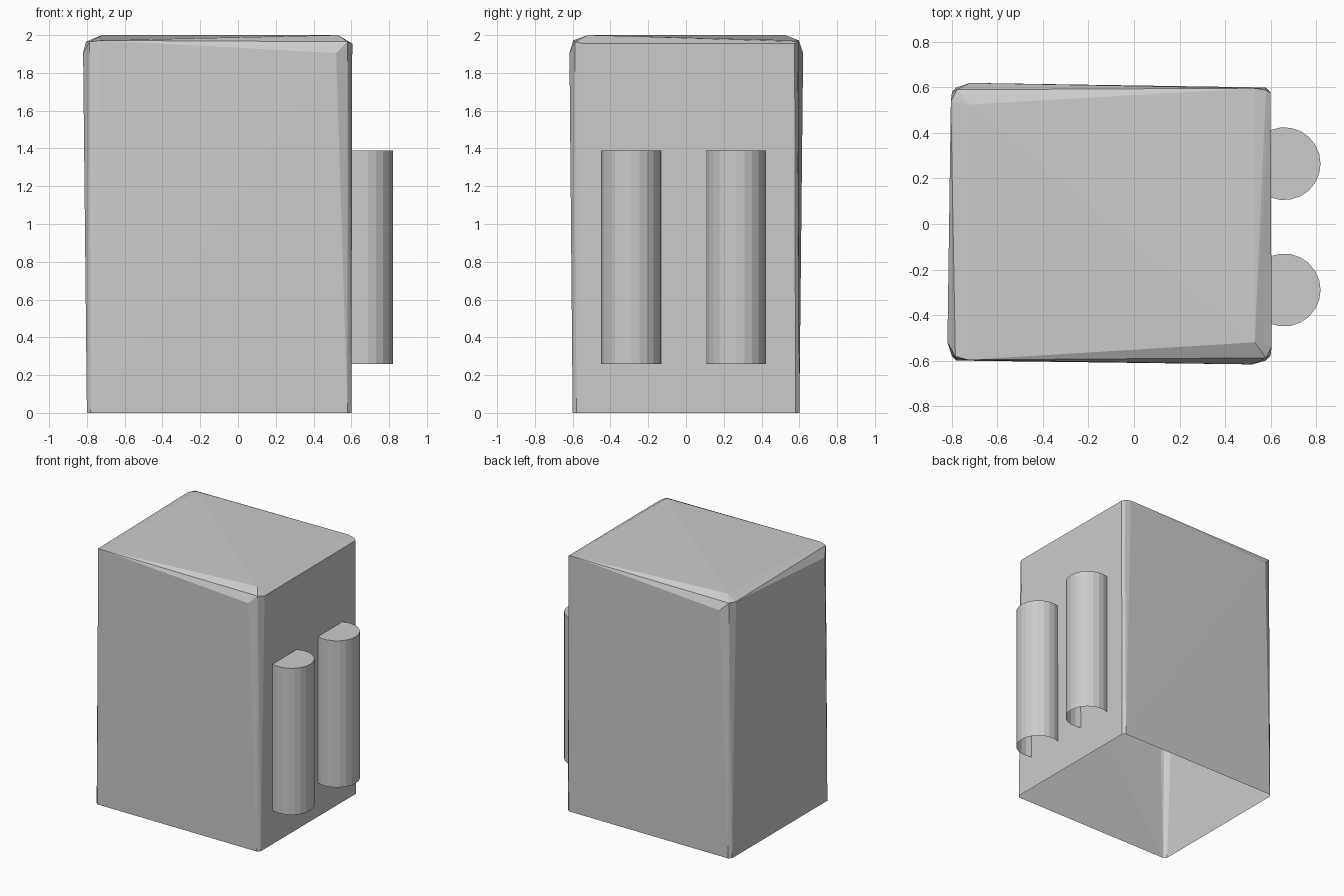
import bpy, bmesh, math

if "Cube" in bpy.data.objects:
    bpy.data.objects.remove(bpy.data.objects["Cube"])


def finish(bm, name):
    bmesh.ops.recalc_face_normals(bm, faces=bm.faces)
    mesh = bpy.data.meshes.new(name)
    bm.to_mesh(mesh)
    bm.free()
    obj = bpy.data.objects.new(name, mesh)
    bpy.context.collection.objects.link(obj)
    return obj


# Cabinet body: worn, chamfered box as a hull, open underneath
X0, X1, Y, C = -0.80, 0.60, 0.60, 0.02
points = []
for sy in (-1, 1):
    points += [(X0 + C, sy * Y, 0), (X1 - C, sy * Y, 0),
               (X0, sy * (Y - C), 0), (X1, sy * (Y - C), 0)]
# top plate, folded slightly along its diagonal
points += [(-0.72, 0.525, 2.0), (0.53, 0.597, 1.972),
           (0.53, -0.52, 2.0), (-0.73, -0.597, 1.972)]
# upper rim: front, right, back, left
points += [(-0.785, -0.582, 1.965), (0.52, -0.617, 1.905), (0.58, -0.588, 1.965),
           (0.605, -0.54, 1.955), (0.60, 0.575, 1.955),
           (0.58, 0.588, 1.965), (-0.72, 0.62, 1.905), (-0.78, 0.59, 1.965),
           (-0.805, 0.54, 1.965), (-0.82, -0.52, 1.905)]
bm = bmesh.new()
verts = [bm.verts.new(p) for p in points]
bmesh.ops.convex_hull(bm, input=verts)
bm.normal_update()
bottom = [f for f in bm.faces if all(v.co.z < 0.001 for v in f.verts)]
bmesh.ops.delete(bm, geom=bottom, context='FACES')
body = finish(bm, "cabinet_body")


# Upright tubes set into the right wall, capped on top and open below
def tube(name, cy, cx=0.66, r=0.16, z0=0.26, z1=1.39, steps=14):
    bm = bmesh.new()
    half = math.acos((X1 - cx) / r)
    low, high = [], []
    for i in range(steps + 1):
        a = -half + 2 * half * i / steps
        x, y = cx + r * math.cos(a), cy + r * math.sin(a)
        low.append(bm.verts.new((x, y, z0)))
        high.append(bm.verts.new((x, y, z1)))
    for i in range(steps):
        bm.faces.new((low[i], low[i + 1], high[i + 1], high[i]))
    bm.faces.new(high)
    return finish(bm, name)


tube("rear_tube", 0.265)
tube("front_tube", -0.29)
